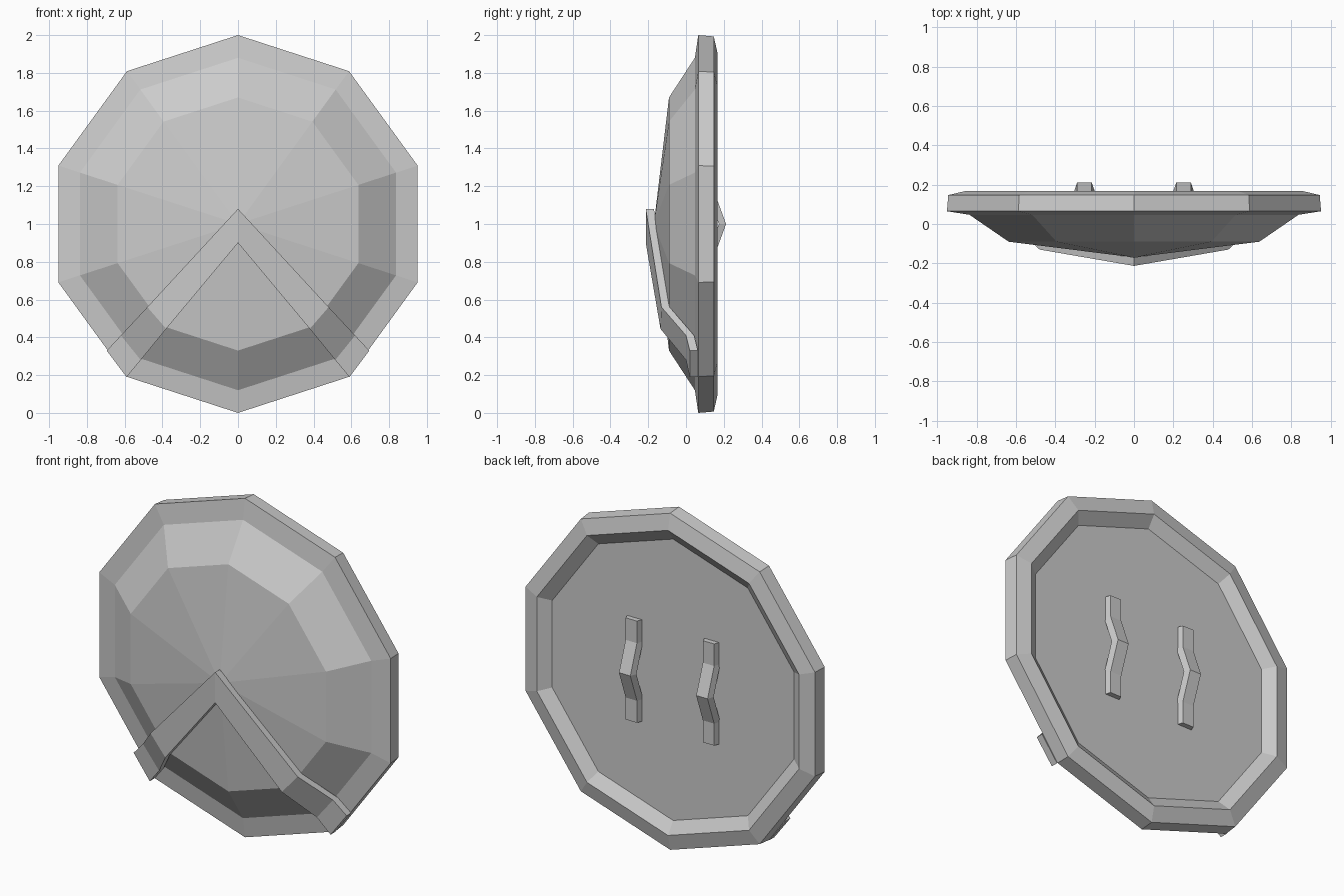
import bpy
import bmesh
from math import cos, sin, pi

cube = bpy.data.objects.get("Cube")
if cube:
    bpy.data.objects.remove(cube)

SIDES = 10
CENTRE_Z = 1.0

metal = bpy.data.materials.new("plain grey")
metal.use_nodes = True
grey = (0.6, 0.6, 0.6, 1)
metal.diffuse_color = grey
metal.node_tree.nodes["Principled BSDF"].inputs["Base Color"].default_value = grey


def finish(bm, name):
    bmesh.ops.remove_doubles(bm, verts=bm.verts, dist=0.0001)
    bmesh.ops.recalc_face_normals(bm, faces=bm.faces)
    mesh = bpy.data.meshes.new(name)
    bm.to_mesh(mesh)
    bm.free()
    mesh.materials.append(metal)
    obj = bpy.data.objects.new(name, mesh)
    bpy.context.collection.objects.link(obj)
    return obj


def skin(bm, loops):
    """Join consecutive closed loops with quads."""
    for a, b in zip(loops, loops[1:]):
        n = len(a)
        for i in range(n):
            j = (i + 1) % n
            bm.faces.new((a[i], a[j], b[j], b[i]))


def bar(name, sections):
    """Solid strip through a list of four-point cross-sections."""
    bm = bmesh.new()
    loops = [[bm.verts.new(p) for p in s] for s in sections]
    skin(bm, loops)
    bm.faces.new(loops[0])
    bm.faces.new(loops[-1])
    return finish(bm, name)


# Shield body: domed front, thick bevelled rim and recessed back, as (radius, y)
profile = [(0.67, -0.09), (0.88, 0.047), (1.0, 0.065),
           (0.993, 0.147), (0.9, 0.168), (0.83, 0.12)]
bm = bmesh.new()
rings = []
for r, y in profile:
    angles = [pi / 2 + 2 * pi * i / SIDES for i in range(SIDES)]
    rings.append([bm.verts.new((r * cos(a), y, CENTRE_Z + r * sin(a))) for a in angles])
skin(bm, rings)
tip = bm.verts.new((0, -0.17, CENTRE_Z))
for i in range(SIDES):
    bm.faces.new((tip, rings[0][i], rings[0][(i + 1) % SIDES]))
bm.faces.new(rings[-1])
finish(bm, "shield_body")

# Chevron band folded over the front: outer and inner edge points (x, y, z)
outer = [(0, -0.213, 1.08), (0.48, -0.13, 0.56), (0.62, 0.0, 0.41), (0.695, 0.02, 0.33)]
inner = [(0, -0.213, 0.90), (0.38, -0.135, 0.445), (0.515, 0.0, 0.28), (0.59, 0.02, 0.19)]
THICK = 0.043
sections = []
for side in (-1, 1):
    half = []
    for o, i in zip(outer, inner):
        half.append([(side * x, y + d, z)
                     for (x, y, z), d in ((o, 0), (i, 0), (i, THICK), (o, THICK))])
    sections += half[::-1] if side < 0 else half[1:]
bar("chevron_band", sections)

# Two bent grips on the back, tapered towards the outside
for side, label in ((-1, "right"), (1, "left")):
    path = [(0.3, 0), (0.17, 0), (0, 0.062), (-0.17, 0), (-0.3, 0)]
    x = side * 0.252
    bar(label + "_grip", [[(x - 0.05, 0.112 + out, CENTRE_Z + h),
                           (x + 0.05, 0.112 + out, CENTRE_Z + h),
                           (x + 0.037, 0.15 + out, CENTRE_Z + h),
                           (x - 0.037, 0.15 + out, CENTRE_Z + h)] for h, out in path])
